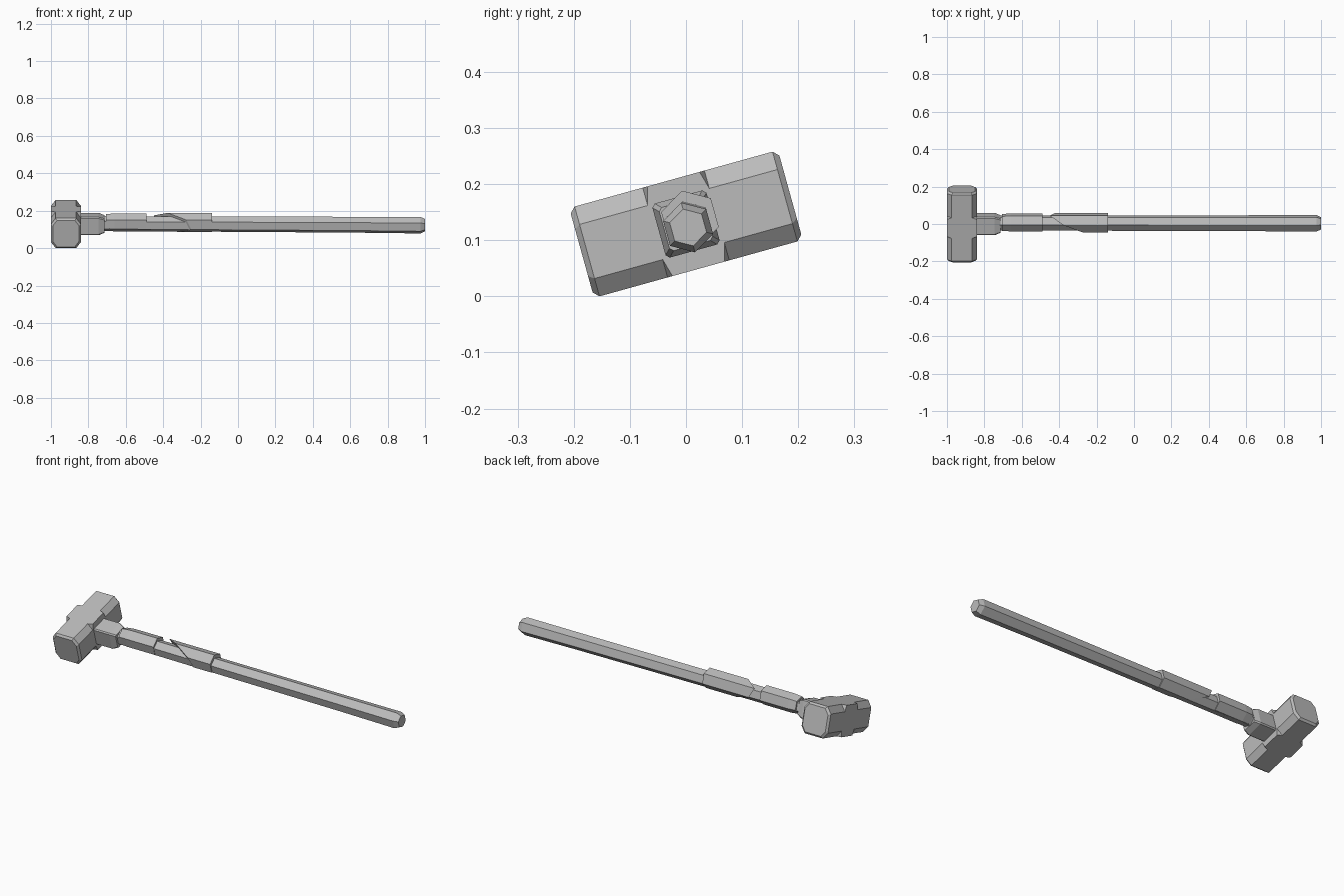
import bpy
import bmesh
from math import cos, sin, radians
from mathutils import Matrix, Vector

cube = bpy.data.objects.get("Cube")
if cube:
    bpy.data.objects.remove(cube, do_unlink=True)

steel = bpy.data.materials.new("grey")
steel.use_nodes = True
grey = (0.5, 0.5, 0.5, 1)
steel.diffuse_color = grey
steel.node_tree.nodes["Principled BSDF"].inputs["Base Color"].default_value = grey

# The whole tool lies rolled about its long axis
POSE = Matrix.Translation((0, 0, 0.129)) @ Matrix.Rotation(radians(15.5), 4, "X")


def loft(name, rings):
    """Skin a row of equal-sized closed rings and cap both ends."""
    bm = bmesh.new()
    rows = [[bm.verts.new(p) for p in ring] for ring in rings]
    n = len(rows[0])
    for a, b in zip(rows, rows[1:]):
        for i in range(n):
            j = (i + 1) % n
            bm.faces.new((a[i], a[j], b[j], b[i]))
    bm.faces.new(rows[0])
    bm.faces.new(rows[-1])
    bmesh.ops.remove_doubles(bm, verts=bm.verts, dist=0.0005)
    bmesh.ops.recalc_face_normals(bm, faces=bm.faces)
    bm.transform(POSE)
    mesh = bpy.data.meshes.new(name)
    bm.to_mesh(mesh)
    bm.free()
    mesh.materials.append(steel)
    obj = bpy.data.objects.new(name, mesh)
    bpy.context.collection.objects.link(obj)
    return obj


def octagon(y, hx, hz, cx, cz):
    """Chamfered rectangle across the head."""
    pts = []
    for sx, sz in ((1, 1), (-1, 1), (-1, -1), (1, -1)):
        pair = [(sx * hx, sz * (hz - cz)), (sx * (hx - cx), sz * hz)]
        pts += pair if sx * sz > 0 else pair[::-1]
    return [Vector((x - 0.92, y, z)) for x, z in pts]


def hexagon(x, r, cy, cz, slant=(0, 0)):
    """Six-sided section across the handle; slant skews it along x."""
    pts = []
    for k in range(6):
        a = radians(90 + 60 * k)
        y, z = r * cos(a), r * sin(a)
        pts.append(Vector((x + slant[0] * y + slant[1] * z, cy + y, cz + z)))
    return pts


def square(x, h, c):
    """Square section with clipped corners across the collar."""
    return [Vector((x, p.x + 0.92, p.z)) for p in octagon(0, h, h, c, c)]


# Head: chamfered ends, full square block in the middle
half = [(0.193, 0.07, 0.073, 0.022, 0.03),
        (0.183, 0.08, 0.083, 0.025, 0.033),
        (0.057, 0.08, 0.083, 0.025, 0.033),
        (0.048, 0.08, 0.083, 0, 0)]
sections = half + [(-s[0], *s[1:]) for s in reversed(half)]
loft("head", [octagon(*s) for s in sections])

# Collar under the head
loft("collar", [square(-0.85, 0.05, 0.006), square(-0.745, 0.05, 0.006),
                square(-0.715, 0.04, 0.006)])

# Six-sided handle with a chamfered butt
loft("handle", [hexagon(-0.76, 0.041, 0.006, 0.001),
                hexagon(0.65, 0.044, 0.003, -0.005),
                hexagon(0.975, 0.046, 0.002, -0.007),
                hexagon(1.0, 0.034, 0.002, -0.007)])

# Two wraps, the second starting with a slanted edge
loft("upper_wrap", [hexagon(-0.705, 0.046, 0.01, 0.006),
                    hexagon(-0.66, 0.05, 0.011, 0.006),
                    hexagon(-0.49, 0.05, 0.011, 0.006)])
loft("lower_wrap", [hexagon(-0.35, 0.053, 0.009, 0.006, (-1.9, -0.5)),
                    hexagon(-0.14, 0.053, 0.009, 0.006)])
